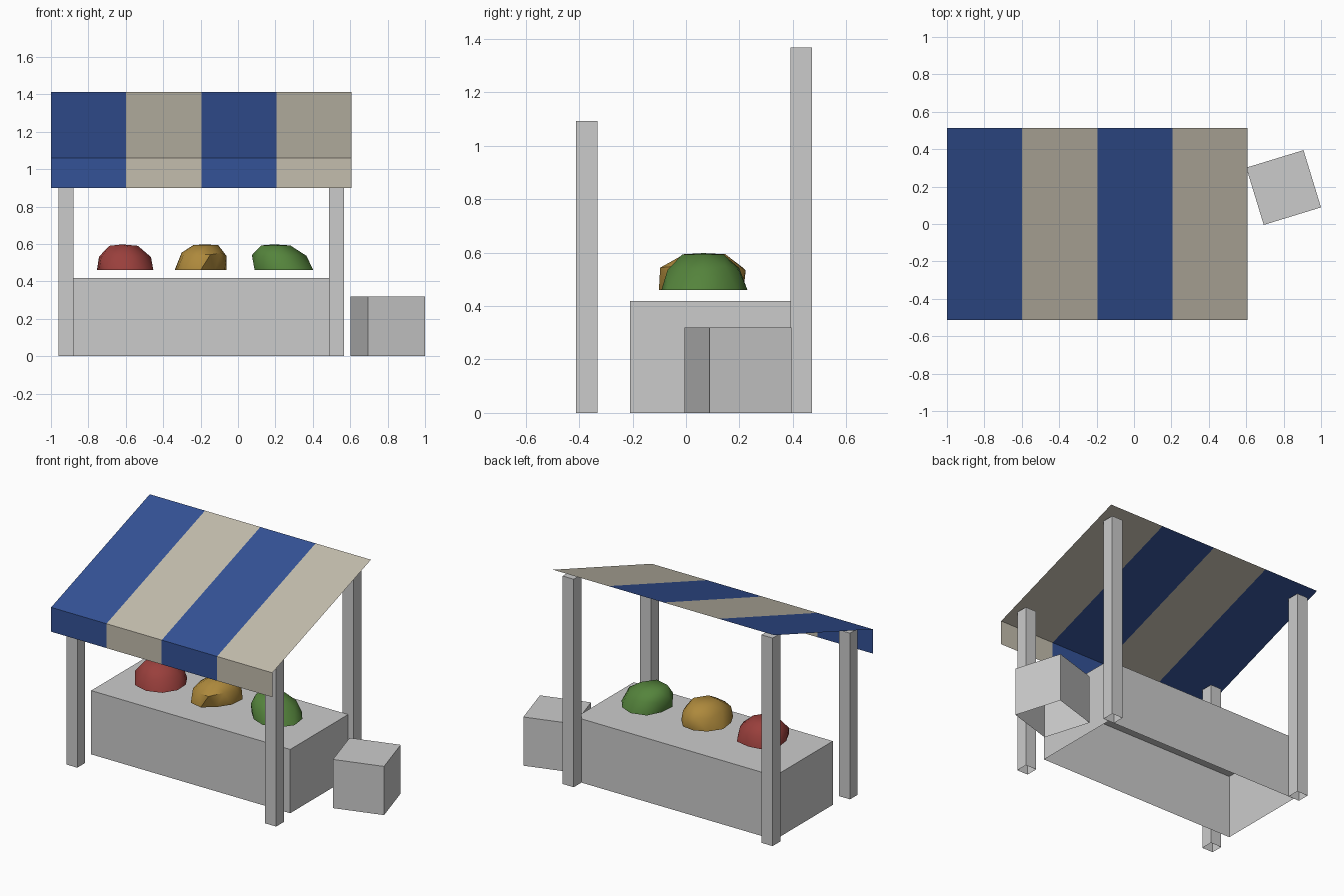
import bpy, bmesh, math, random
from mathutils import Matrix

if "Cube" in bpy.data.objects:
    bpy.data.objects.remove(bpy.data.objects["Cube"])

random.seed(11)


def material(name, rgb):
    m = bpy.data.materials.new(name)
    m.diffuse_color = (*rgb, 1)
    m.use_nodes = True
    m.node_tree.nodes["Principled BSDF"].inputs["Base Color"].default_value = m.diffuse_color
    return m


def add_object(name, bm, mats=()):
    me = bpy.data.meshes.new(name)
    bm.to_mesh(me)
    bm.free()
    for m in mats:
        me.materials.append(m)
    ob = bpy.data.objects.new(name, me)
    bpy.context.collection.objects.link(ob)
    return ob


def open_box(name, x, y, size, turn=0):
    """Box standing on the floor, without a bottom face."""
    bm = bmesh.new()
    bmesh.ops.create_cube(bm, size=1)
    bottom = [f for f in bm.faces if f.normal.z < -0.5]
    bmesh.ops.delete(bm, geom=bottom, context='FACES_ONLY')
    bm.transform(Matrix.Translation((0, 0, 0.5)))
    bm.transform(Matrix.Diagonal((*size, 1)))
    ob = add_object(name, bm)
    ob.location = (x, y, 0)
    ob.rotation_euler.z = turn


blue = material("blue_cloth", (0.034, 0.085, 0.31))
cream = material("cream_cloth", (0.55, 0.51, 0.42))
red = material("red_produce", (0.32, 0.05, 0.045))
yellow = material("yellow_produce", (0.42, 0.25, 0.045))
green = material("green_produce", (0.09, 0.23, 0.045))

# Counter and side crate
open_box("counter", -0.197, 0.091, (1.447, 0.602, 0.419))
open_box("crate", 0.80, 0.195, (0.32, 0.32, 0.32), math.radians(17))

# Four posts, taller at the back
for side, x in (("left", -0.92), ("right", 0.526)):
    open_box(f"front_post_{side}", x, -0.372, (0.08, 0.08, 1.092))
    open_box(f"back_post_{side}", x, 0.432, (0.08, 0.08, 1.367))

# Striped awning: thin sloped sheet with a hanging front valance
profile = [(-0.512, 0.90), (-0.512, 1.06), (0.512, 1.412)]
bm = bmesh.new()
rows = [[bm.verts.new((-1 + 0.402 * i, y, z)) for y, z in profile] for i in range(5)]
for i in range(4):
    for j in range(2):
        f = bm.faces.new((rows[i][j], rows[i + 1][j], rows[i + 1][j + 1], rows[i][j + 1]))
        f.material_index = i % 2
add_object("awning", bm, (blue, cream))


# Lumpy low-poly produce piles: flattened icosphere halves with a flat base
def pile(name, x, rx, ry, lean, bulge, fullness, skew, mat):
    bm = bmesh.new()
    bmesh.ops.create_icosphere(bm, subdivisions=2, radius=1)
    low = [v for v in bm.verts if v.co.z < -0.01]
    bmesh.ops.delete(bm, geom=low, context='VERTS')
    for v in bm.verts:
        h = min(1, 1.1 * max(v.co.z, 0) ** fullness)
        wide = bulge if 0.2 < h < 0.8 else 1
        r = random.uniform(0.93, 1.06)
        v.co.y = v.co.y * ry * r * wide + skew * v.co.x
        v.co.x = v.co.x * rx * r + lean * h
        v.co.z = 0.138 * h * (random.uniform(0.88, 1.03) if 0 < h < 0.9 else 1)
    bmesh.ops.holes_fill(bm, edges=[e for e in bm.edges if e.is_boundary], sides=0)
    bmesh.ops.recalc_face_normals(bm, faces=bm.faces)
    for f in bm.faces:
        f.smooth = True
    ob = add_object(name, bm, (mat,))
    ob.location = (x, 0.065, 0.46)
    # Soft shading, keeping only the sharpest edges crisp
    bpy.ops.object.select_all(action='DESELECT')
    ob.select_set(True)
    bpy.context.view_layer.objects.active = ob
    bpy.ops.object.shade_smooth_by_angle(angle=math.radians(50))


pile("red_produce_pile", -0.60, 0.16, 0.157, -0.02, 1.03, 0.95, 0.0, red)
pile("yellow_produce_pile", -0.20, 0.138, 0.16, 0.02, 1.16, 0.78, 0.02, yellow)
pile("green_produce_pile", 0.243, 0.16, 0.16, -0.05, 1.03, 0.85, 0.0, green)
